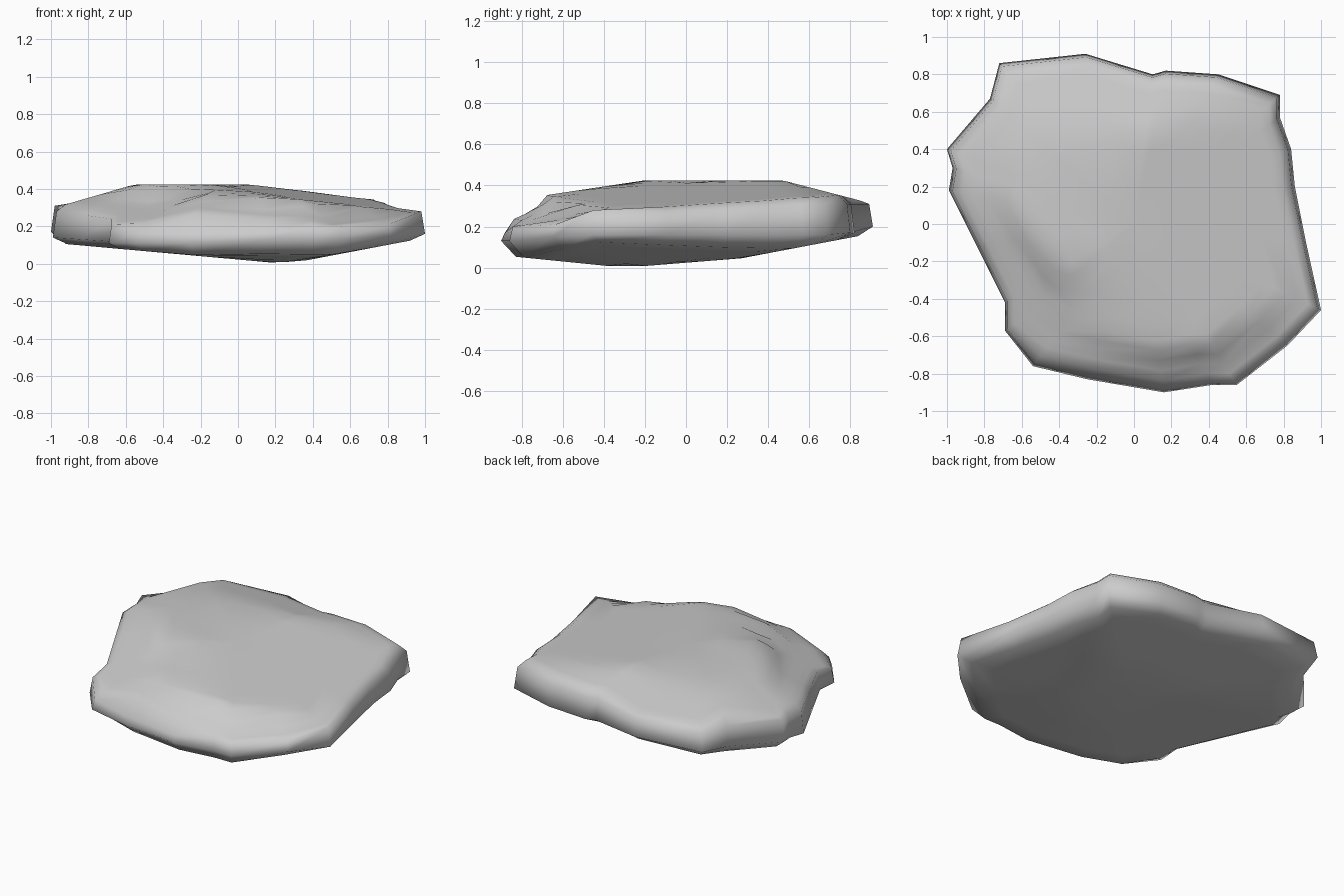
import bpy
import bmesh

cube = bpy.data.objects.get("Cube")
if cube:
    bpy.data.objects.remove(cube, do_unlink=True)

# Rim of the slab in hundredths: x, y, lower rim height, upper rim height
RIM = [
    (-100, 40, 17, 31), (-97, 30, 15, 30), (-99, 18, 14, 28), (-84, -12, 13, 26),
    (-69, -42, 12, 24), (-69, -57, 11, 21), (-54, -76, 11, 17), (-25, -83, 11, 16),
    (16, -90, 13, 17), (42, -86, 13, 20), (55, -86, 13, 20), (82, -65, 15, 21),
    (100, -46, 16, 28), (92, -10, 16, 27), (86, 20, 16, 28), (84, 40, 16, 29),
    (78, 57, 16, 30), (78, 69, 16, 30), (45, 80, 17, 31), (17, 82, 17, 31),
    (10, 80, 17, 31), (-26, 91, 20, 31), (-72, 86, 20, 31), (-77, 67, 18, 31),
]


def top_height(x, y):
    """Worn plateau, broken down at the front to a lower sloping shelf."""
    left = -0.75 * x - 0.66 * y
    right = 0.45 * x - 0.89 * y
    plateau = min(
        0.425,
        0.425 - 0.13 * (x + 0.1) + 0.04 * y,
        0.425 + 0.29 * (x + 0.55),
        0.425 - 0.26 * (y - 0.47),
        0.425 + 0.15 * (y + 0.2),
    )
    # Each break is a steep scarp that ends on a gentler shelf
    left_break = max(0.42 - 1.2 * (left - 0.47), 0.33 - 0.4 * (left - 0.56))
    front_break = max(0.35 + 1.2 * (y + 0.68), 0.29 + 0.45 * (y + 0.72))
    right_break = max(0.28 - (right - 0.8), 0.25 - 0.4 * (right - 0.84))
    return min(plateau, left_break, front_break, right_break)


def bottom_height(x, y):
    """Shallow keel whose lowest point lies towards the front."""
    return max(
        0.0,
        -0.09 * (x - 0.25),
        0.19 * (x - 0.27),
        0.08 * (y + 0.3),
        0.19 * (y - 0.03),
        -0.1 * (y + 0.3),
    )


def add_ring(bm, scale, height):
    """Shrunken copy of the rim; height is a function of x, y and rim point."""
    ring = []
    for point in RIM:
        x, y = point[0] / 100 * scale, point[1] / 100 * scale
        ring.append(bm.verts.new((x, y, height(x, y, point))))
    return ring


def bridge(bm, lower, upper):
    count = len(lower)
    for i in range(count):
        j = (i + 1) % count
        bm.faces.new((lower[i], lower[j], upper[j], upper[i]))


def cap(bm, ring, z):
    centre = bm.verts.new((0, 0, z))
    for i, vert in enumerate(ring):
        bm.faces.new((vert, ring[(i + 1) % len(ring)], centre))


bm = bmesh.new()
rings = []

# Underside, from the middle outwards
for scale in (0.3, 0.45, 0.6, 0.8, 0.92):
    rings.append(add_ring(bm, scale, lambda x, y, p: min(bottom_height(x, y), p[2] / 100)))

# Broken edge
rings.append(add_ring(bm, 1.0, lambda x, y, p: p[2] / 100))
rings.append(add_ring(bm, 0.98, lambda x, y, p: p[3] / 100))

# Upper face, from the edge inwards
for scale in (0.93, 0.87, 0.81, 0.75, 0.69, 0.6, 0.48, 0.25):
    rings.append(add_ring(bm, scale, lambda x, y, p: top_height(x, y)))

for lower, upper in zip(rings, rings[1:]):
    bridge(bm, lower, upper)
cap(bm, rings[0], bottom_height(0, 0))
cap(bm, rings[-1], top_height(0, 0))
bmesh.ops.recalc_face_normals(bm, faces=bm.faces)

mesh = bpy.data.meshes.new("rock_slab")
bm.to_mesh(mesh)
bm.free()
slab = bpy.data.objects.new("rock_slab", mesh)
bpy.context.collection.objects.link(slab)

# Plain grey stone
stone = bpy.data.materials.new("grey stone")
stone.use_nodes = True
colour = (0.6, 0.6, 0.6, 1.0)
stone.diffuse_color = colour
stone.node_tree.nodes["Principled BSDF"].inputs["Base Color"].default_value = colour
mesh.materials.append(stone)

# Smooth worn faces
bpy.ops.object.select_all(action="DESELECT")
slab.select_set(True)
bpy.context.view_layer.objects.active = slab
bpy.ops.object.shade_smooth_by_angle(angle=1.3)
